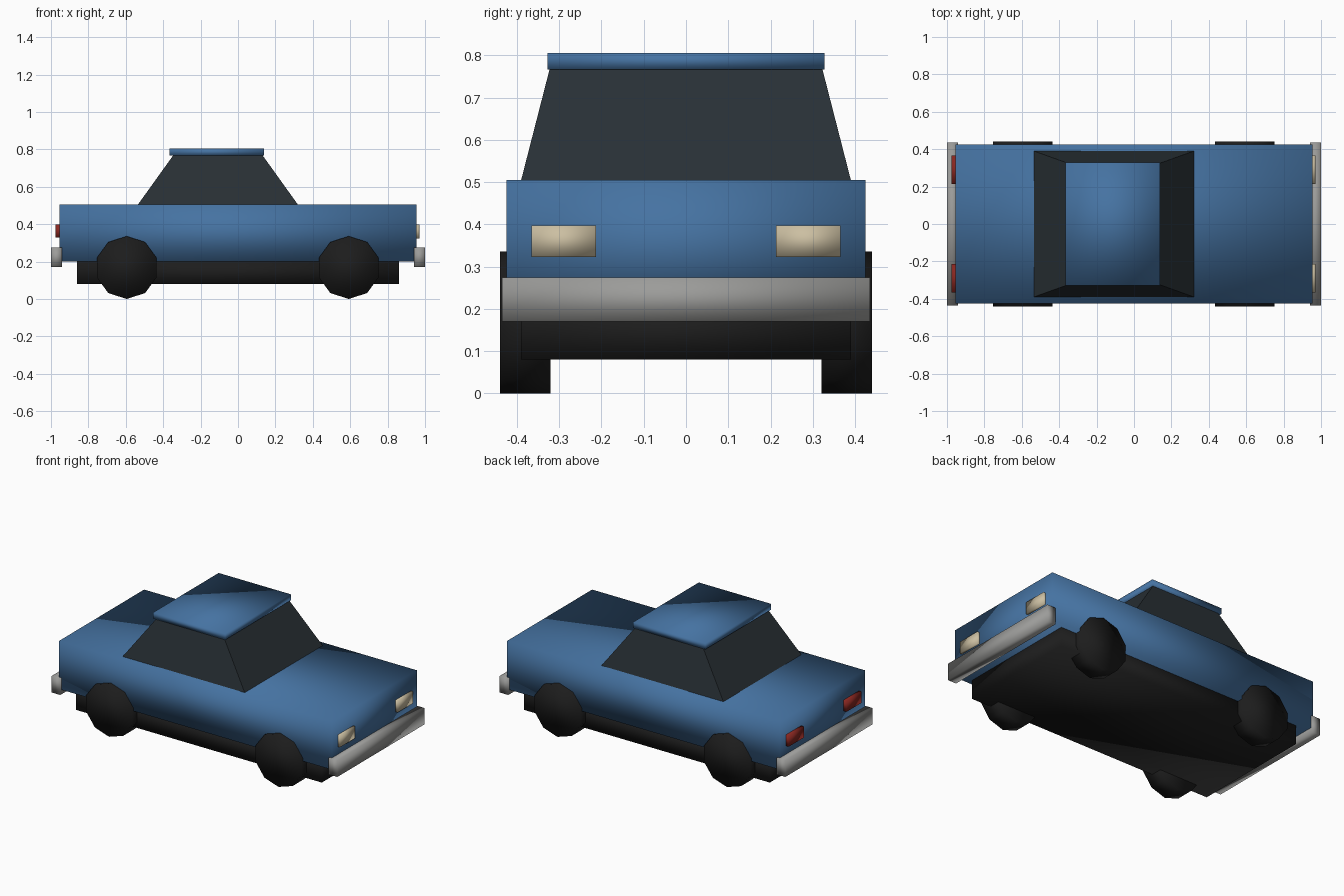
import bpy
from math import pi

if "Cube" in bpy.data.objects:
    bpy.data.objects.remove(bpy.data.objects["Cube"])


def material(name, rgb):
    m = bpy.data.materials.new(name)
    m.diffuse_color = (*rgb, 1)
    m.use_nodes = True
    m.node_tree.nodes["Principled BSDF"].inputs["Base Color"].default_value = m.diffuse_color
    return m


PAINT = material("blue_paint", (0.06, 0.17, 0.36))
GLASS = material("dark_glass", (0.022, 0.03, 0.036))
BLACK = material("black_rubber", (0.012, 0.012, 0.012))
CHROME = material("grey_chrome", (0.33, 0.33, 0.32))
CREAM = material("cream_lamp", (0.6, 0.52, 0.36))
RED = material("red_lamp", (0.25, 0.02, 0.015))


def finish(name, mat, smooth):
    ob = bpy.context.object
    ob.name = name
    ob.data.materials.append(mat)
    for p in ob.data.polygons:
        p.use_smooth = smooth
    return ob


def box(name, mat, x, y, z, smooth=True):
    """Box from (min, max) ranges; the mesh itself holds the size."""
    bpy.ops.mesh.primitive_cube_add(size=1)
    ob = finish(name, mat, smooth)
    for v in ob.data.vertices:
        v.co = [(r[0] + r[1]) / 2 + c * (r[1] - r[0]) for r, c in zip((x, y, z), v.co)]
    return ob


# Lower body and underside
box("body", PAINT, (-0.955, 0.955), (-0.425, 0.425), (0.20, 0.505))
box("chassis", BLACK, (-0.86, 0.86), (-0.39, 0.39), (0.08, 0.21))

# Tapered glass cabin
cabin = box("cabin", GLASS, (-0.535, 0.32), (-0.39, 0.39), (0.505, 0.77), smooth=False)
for v in cabin.data.vertices:
    if v.co.z > 0.7:
        v.co.x = -0.345 if v.co.x < -0.1 else 0.13
        v.co.y = 0.322 if v.co.y > 0 else -0.322

# Roof slab
box("roof", PAINT, (-0.365, 0.14), (-0.328, 0.328), (0.767, 0.805))

# Bumpers at both ends
for side, x in (("front", (0.94, 1.0)), ("rear", (-1.0, -0.94))):
    box(side + "_bumper", CHROME, x, (-0.435, 0.435), (0.17, 0.275))

# Headlights and tail lights
for side, y in (("right", (-0.365, -0.213)), ("left", (0.213, 0.365))):
    box(side + "_headlight", CREAM, (0.94, 0.97), y, (0.323, 0.398))
    box(side + "_tail_light", RED, (-0.975, -0.94), y, (0.328, 0.398))

# Ten-sided wheels, a corner pointing straight down
for end, x in (("front", 0.592), ("rear", -0.595)):
    for side, y in (("right", -0.38), ("left", 0.38)):
        bpy.ops.mesh.primitive_cylinder_add(vertices=10, radius=0.168, depth=0.12,
                                            location=(x, y, 0.168), rotation=(pi / 2, 0, 0))
        finish(f"{end}_{side}_wheel", BLACK, True)
